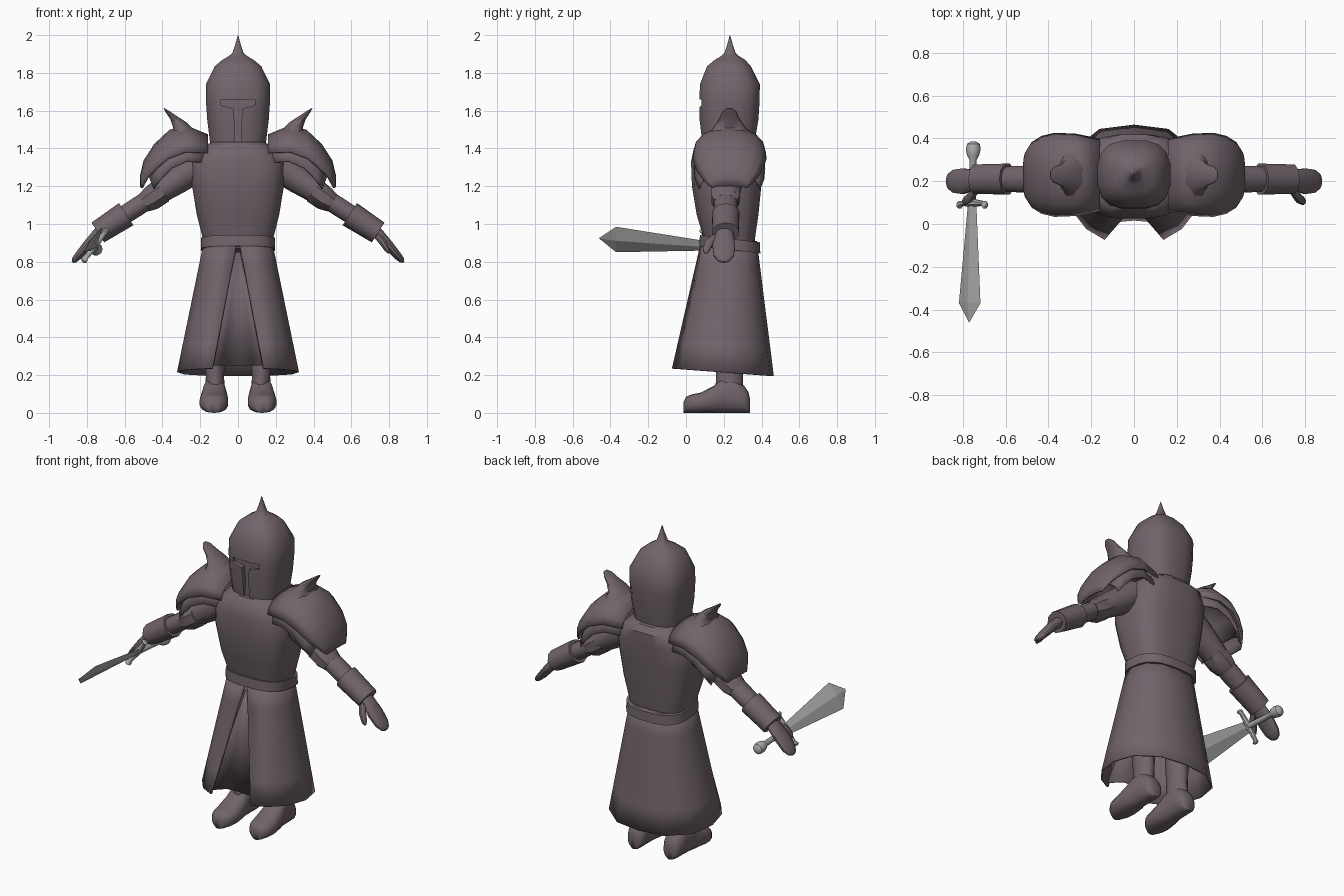
import bpy, bmesh, math
from mathutils import Vector as V

def material(name, rgb):
    m = bpy.data.materials.new(name)
    m.diffuse_color = (*rgb, 1)
    return m

ARMOUR = material("dark mauve armour", (0.165, 0.128, 0.148))
STEEL = material("grey steel", (0.42, 0.42, 0.41))
X, Y, Z = V((1, 0, 0)), V((0, 1, 0)), V((0, 0, 1))

def ring(c, u, v, a, b, n=16, e=2.0):
    """Closed superellipse around c in the u, v plane."""
    out = []
    for i in range(n):
        t = 2 * math.pi * (i + 0.5) / n
        co, si = math.cos(t), math.sin(t)
        out.append(V(c) + u * a * math.copysign(abs(co) ** (2 / e), co)
                   + v * b * math.copysign(abs(si) ** (2 / e), si))
    return out

def loft(name, rows, mat=ARMOUR, closed=True, caps=True, thick=0, mirror=False, angle=40):
    bm = bmesh.new()
    vs = [[bm.verts.new(p) for p in r] for r in rows]
    n = len(rows[0])
    for r, s in zip(vs, vs[1:]):
        for i in range(n if closed else n - 1):
            j = (i + 1) % n
            bm.faces.new((r[i], r[j], s[j], s[i]))
    if closed and caps:
        bm.faces.new(vs[0])
        bm.faces.new(vs[-1])
    bmesh.ops.recalc_face_normals(bm, faces=bm.faces)
    me = bpy.data.meshes.new(name)
    bm.to_mesh(me)
    bm.free()
    ob = bpy.data.objects.new(name, me)
    bpy.context.collection.objects.link(ob)
    me.materials.append(mat)
    bpy.ops.object.select_all(action='DESELECT')
    ob.select_set(True)
    bpy.context.view_layer.objects.active = ob
    if angle:
        bpy.ops.object.shade_smooth_by_angle(angle=math.radians(angle))
    if thick:
        m = ob.modifiers.new("thickness", 'SOLIDIFY')
        m.thickness, m.offset = thick, 0
    if mirror:
        m = ob.modifiers.new("mirror", 'MIRROR')
        m.use_mirror_merge = False
    return ob

def stack(name, rows, e=2.5, n=16, **kw):
    """Upright loft from rows of (z, half width, front y, back y)."""
    return loft(name, [ring((0, (f + b) / 2, z), X, Y, w, (b - f) / 2, n, e)
                       for z, w, f, b in rows], **kw)

def limb(name, pts, n=12, e=2.0, **kw):
    """Tube through rows of (x, y, z, half depth in y, half thickness)."""
    rows = []
    for i, p in enumerate(pts):
        q, r = pts[max(i - 1, 0)], pts[min(i + 1, len(pts) - 1)]
        d = V((r[0] - q[0], 0, r[2] - q[2])).normalized()
        rows.append(ring(p[:3], Y, d.cross(Y), p[3], p[4], n, e))
    return loft(name, rows, mirror=True, **kw)

# Helmet with spike, and a T-shaped visor cut
helmet = stack("helmet", [
    (1.43, .15, .085, .365), (1.55, .165, .07, .385), (1.65, .172, .068, .392),
    (1.74, .172, .072, .393), (1.835, .125, .11, .345), (1.868, .085, .15, .315),
    (1.89, .048, .187, .28), (1.905, .03, .203, .263), (1.95, .015, .218, .248),
    (2.0, .001, .232, .234)], e=2.8)
tee = [(-.09, 1.658), (.09, 1.658), (.09, 1.628), (.025, 1.612), (.018, 1.54), (.02, 1.40),
       (-.02, 1.40), (-.018, 1.54), (-.025, 1.612), (-.09, 1.628)]
cutter = loft("visor_cutter", [[V((x, y, z)) for x, z in tee] for y in (0, .098)], angle=0)
cutter.hide_render = True
cutter.display_type = 'WIRE'
cut = helmet.modifiers.new("visor", 'BOOLEAN')
cut.object, cut.operation, cut.solver = cutter, 'DIFFERENCE', 'EXACT'

# Neck, torso and belt
stack("neck", [(1.36, .13, .10, .36), (1.47, .12, .11, .35)], e=2)
stack("torso", [
    (.87, .175, .10, .36), (.95, .195, .085, .37), (1.05, .22, .055, .385),
    (1.2, .245, .03, .40), (1.33, .25, .025, .42), (1.40, .20, .04, .42),
    (1.435, .14, .07, .39)], e=3, n=20)
belt = [[p + V((0, 0, -.12 * (p.y - .1))) for p in ring((0, .232, z), X, Y, w, d, 20, 2.8)]
        for z, w, d in ((.88, .18, .14), (.88, .198, .163), (.938, .198, .160), (.938, .18, .14))]
loft("belt", belt)

# Long skirt split at the front, with a folded panel behind the split
top = [(.004, .085), (.10, .09), (.155, .13), (.175, .22), (.16, .31), (.10, .36), (0, .37)]
low = [(.135, -.07), (.22, -.02), (.29, .07), (.318, .20), (.285, .34), (.16, .44), (0, .46)]
rows = []
for k in range(6):
    t = k / 5
    half = []
    for (a, b), (c, d) in zip(top, low):
        z_low = .235 - .04 * (d + .07) / .53
        half.append(V((a + (c - a) * t, b + (d - b) * t, .91 + (z_low - .91) * t)))
    rows.append(half + [V((-p.x, p.y, p.z)) for p in half[-2::-1]])
loft("skirt", rows, closed=False, thick=.01, angle=60)
fold = [(-.15, -.052), (-.085, .012), (0, .02), (.085, .012), (.15, -.052)]
loft("skirt_front_panel", [[V((x * t, .095 + (y - .095) * t, .89 - .64 * t)) for x, y in fold]
                           for t in (.06, .5, 1)], closed=False, thick=.008)

# Legs and boots
loft("leg", [ring((.122, .23, z), X, Y, a, b, 12)
             for z, a, b in ((.06, .055, .08), (.2, .05, .073), (.4, .06, .078), (.8, .07, .08))],
     mirror=True)
loft("boot", [ring((.125 + .02 * (.2 - y), y, h / 2), X, Z, w, h / 2, 14, 2.4)
              for y, w, h in ((-.012, .025, .06), (.0, .05, .085), (.03, .07, .098), (.08, .077, .108),
                              (.15, .072, .145), (.19, .064, .185), (.26, .06, .185), (.31, .056, .14),
                              (.33, .045, .11), (.338, .025, .08))],
     mirror=True, angle=60)

# Arms with elbow guard, cuff and mitten hand
limb("upper_arm", [(.20, .225, 1.32, .09, .09), (.32, .22, 1.235, .085, .078), (.47, .21, 1.135, .07, .06)])
limb("elbow_guard", [(.40, .21, 1.175, .08, .07), (.46, .21, 1.135, .082, .07), (.50, .21, 1.11, .07, .055)], n=8)
limb("forearm", [(.45, .21, 1.145, .062, .052), (.54, .21, 1.087, .064, .052), (.66, .21, 1.01, .055, .05)])
limb("cuff", [(.592, .21, 1.052, .076, .070), (.742, .21, .955, .072, .062)], n=10)
limb("hand", [(.70, .205, .985, .04, .035), (.75, .205, .94, .05, .03), (.80, .20, .885, .062, .026),
              (.845, .20, .832, .055, .022), (.868, .20, .807, .035, .016), (.876, .20, .798, .012, .006)])
limb("thumb", [(.735, .165, .94, .022, .02), (.765, .125, .905, .026, .02), (.79, .108, .865, .02, .016),
               (.80, .105, .845, .008, .006)], n=8)

# Pauldrons: two layered arched plates, each row being (top x, z, rim x, z, half depth)
def arch(name, rows, n=8):
    out = []
    for tx, tz, bx, bz, r in rows:
        T, B = V((tx, .23, tz)), V((bx, .23, bz))
        out.append([B + (T - B) * math.sin(math.pi * i / n) - Y * r * math.cos(math.pi * i / n)
                    for i in range(n + 1)])
    loft(name, out, closed=False, thick=.01, mirror=True)

arch("pauldron", [(.16, 1.47, .16, 1.375, .165), (.27, 1.515, .275, 1.38, .188), (.36, 1.495, .37, 1.345, .192),
                  (.44, 1.42, .43, 1.295, .178), (.495, 1.335, .475, 1.25, .15), (.515, 1.25, .50, 1.205, .11),
                  (.515, 1.20, .508, 1.19, .09)])
arch("pauldron_underplate", [(.18, 1.42, .18, 1.325, .16), (.27, 1.47, .27, 1.33, .18), (.36, 1.44, .35, 1.295, .185),
                             (.43, 1.37, .41, 1.235, .18), (.475, 1.27, .445, 1.185, .16)])
limb("pauldron_spike", [(.30, .23, 1.48, .11, .075), (.31, .23, 1.525, .075, .038), (.345, .23, 1.565, .05, .018),
                        (.375, .23, 1.595, .038, .009), (.392, .23, 1.612, .015, .002)])

# Sword in one hand: blade, guard, grip and pommel
W = V((.6, 0, .8))           # blade width direction
N = V((.8, 0, -.6))          # blade thickness direction
def blade_row(y, w, h):
    c = V((-.757 + .025 * (y - .1), y, .885 - .07 * (y - .1)))
    return [c + W * w, c + N * h, c - W * w, c - N * h]
loft("sword_blade", [blade_row(*r) for r in
     ((.10, .032, .012), (-.37, .084, .012), (-.46, .001, .001))], STEEL, angle=0)
# The guard lies along the blade width, its ends bent towards the tip
gc = V((-.757, .10, .885))
loft("sword_guard", [ring(gc + W * t - Y * d, Y, N, r, r, 8) for t, r, d in
     ((-.108, .008, .012), (-.098, .02, .01), (-.08, .013, .004), (0, .02, 0),
      (.08, .013, .004), (.098, .02, .01), (.108, .008, .012))], STEEL)
loft("sword_grip", [ring((-.757 + .02 * (y - .1), y, .885 - .07 * (y - .1)), W, N, r, r, 10) for y, r in
     ((.10, .018), (.2, .016), (.30, .017), (.32, .028), (.35, .035), (.375, .03), (.386, .012))], STEEL)
